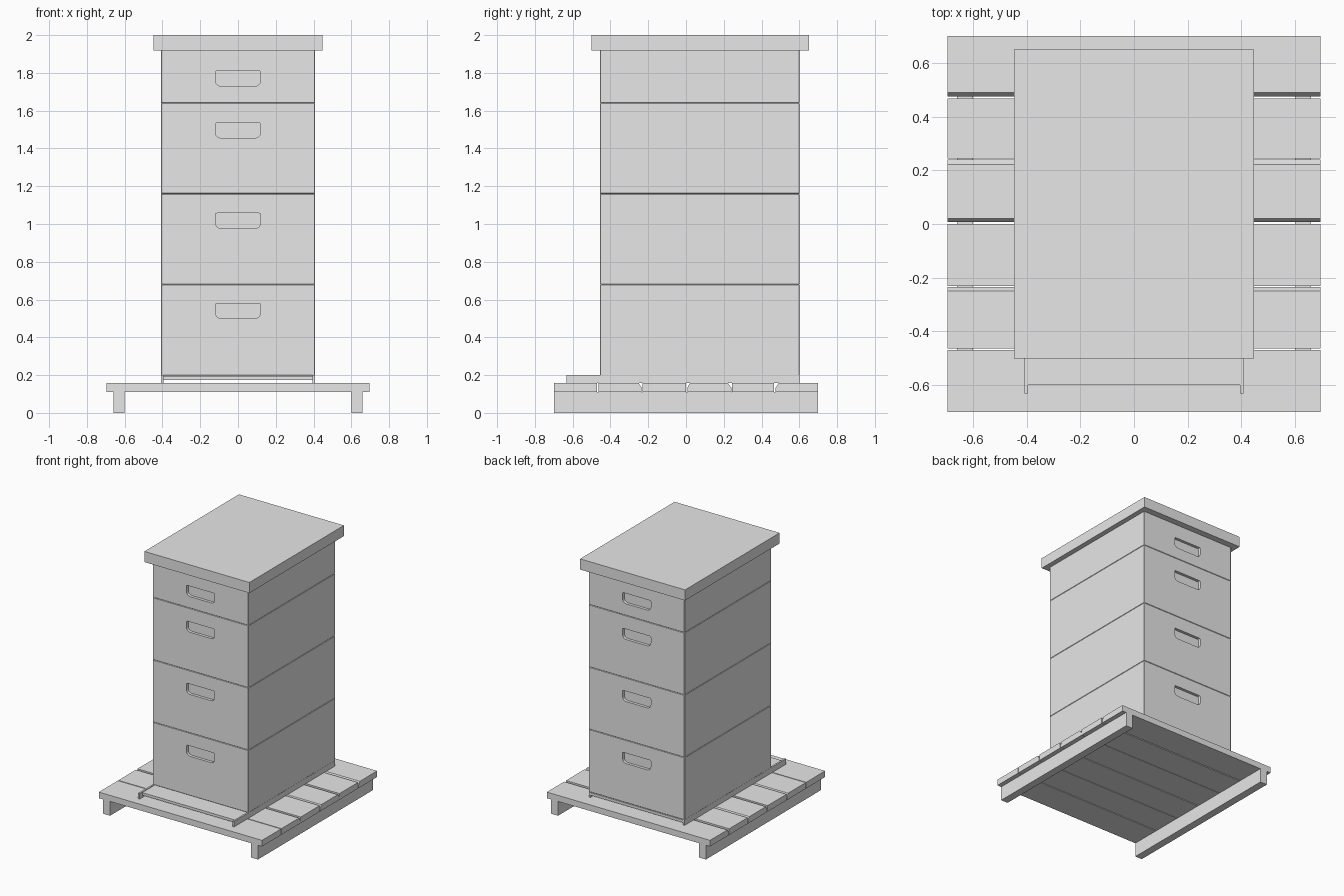
import bpy, bmesh, math

if "Cube" in bpy.data.objects:
    bpy.data.objects.remove(bpy.data.objects["Cube"])

paint = bpy.data.materials.new("light_grey")
paint.diffuse_color = (0.8, 0.8, 0.8, 1)
paint.use_nodes = True
paint.node_tree.nodes["Principled BSDF"].inputs["Base Color"].default_value = paint.diffuse_color


def make_prism(name, pts, axis, a, b):
    """Extrude a 2D profile along 'x' (profile y,z) or 'y' (profile x,z)."""
    bm = bmesh.new()
    place = (lambda p, t: (t, p[0], p[1])) if axis == 'x' else (lambda p, t: (p[0], t, p[1]))
    lo = [bm.verts.new(place(p, a)) for p in pts]
    hi = [bm.verts.new(place(p, b)) for p in pts]
    bm.faces.new(lo)
    bm.faces.new(hi[::-1])
    n = len(pts)
    for i in range(n):
        bm.faces.new((lo[i], hi[i], hi[(i + 1) % n], lo[(i + 1) % n]))
    bmesh.ops.recalc_face_normals(bm, faces=bm.faces)
    me = bpy.data.meshes.new(name)
    bm.to_mesh(me)
    bm.free()
    me.materials.append(paint)
    ob = bpy.data.objects.new(name, me)
    bpy.context.collection.objects.link(ob)
    return ob


def make_box(name, x0, x1, y0, y1, z0, z1):
    return make_prism(name, [(x0, z0), (x1, z0), (x1, z1), (x0, z1)], 'y', y0, y1)


def apply_modifier(ob, mod):
    bpy.context.view_layer.objects.active = ob
    bpy.ops.object.modifier_apply(modifier=mod.name)


def grip_profile(zc):
    """Hand grip outline: small upper radius, larger lower radius."""
    pts = []
    for sx, sz, r, start in ((1, 1, 0.008, 0), (-1, 1, 0.008, 90),
                             (-1, -1, 0.03, 180), (1, -1, 0.03, 270)):
        for k in range(5):
            t = math.radians(start + k * 22.5)
            pts.append((sx * (0.12 - r) + r * math.cos(t),
                        zc + sz * (0.04 - r) + r * math.sin(t)))
    return pts


# pallet runners
for side, x in (("left", -0.63), ("right", 0.63)):
    make_box(side + "_runner", x - 0.03, x + 0.03, -0.7, 0.7, 0, 0.11)

# pallet slats: (y start, y end, chamfer at start, chamfer at end)
slats = [(-0.70, -0.47, 0, 0), (-0.463, -0.235, 0, 0.015), (-0.23, 0.0, 0, 0),
         (0.007, 0.24, 0.013, 0.018), (0.238 + 0.005, 0.467, 0, 0), (0.475, 0.70, 0.015, 0)]
for i, (a, b, ca, cb) in enumerate(slats):
    prof = [(a, 0.11), (b, 0.11)]
    prof += [(b, 0.133), (b - cb, 0.157)] if cb else [(b, 0.157)]
    prof += [(a + ca, 0.157), (a, 0.133)] if ca else [(a, 0.157)]
    make_prism(f"slat_{i + 1}", prof, 'x', -0.695, 0.695)

# bottom board with side rails
for side, s in (("left", -1), ("right", 1)):
    x0, x1 = sorted((s * 0.395, s * 0.408))
    make_box(side + "_rail", x0, x1, -0.632, 0.6, 0.157, 0.2)
make_box("bottom_board", -0.396, 0.396, -0.6, 0.6, 0.175, 0.195)

# stacked hive boxes with hand grips cut in front and back
levels = [(0.198, 0.68, 0.54), (0.68, 1.16, 1.017), (1.16, 1.64, 1.495), (1.64, 1.925, 1.77)]
for i, (z0, z1, grip) in enumerate(levels):
    box = make_box(f"hive_box_{i + 1}", -0.408, 0.408, -0.455, 0.6, z0, z1)
    bev = box.modifiers.new("edges", 'BEVEL')
    bev.width = 0.003
    bev.segments = 1
    apply_modifier(box, bev)
    for y0, y1 in ((-0.5, -0.433), (0.578, 0.65)):
        cutter = make_prism("grip_cutter", grip_profile(grip), 'y', y0, y1)
        cutter.hide_render = True
        cut = box.modifiers.new("grip", 'BOOLEAN')
        cut.operation = 'DIFFERENCE'
        cut.solver = 'EXACT'
        cut.object = cutter
        apply_modifier(box, cut)
        bpy.data.objects.remove(cutter, do_unlink=True)

# lid
make_box("lid", -0.447, 0.447, -0.5, 0.65, 1.918, 2.0)
